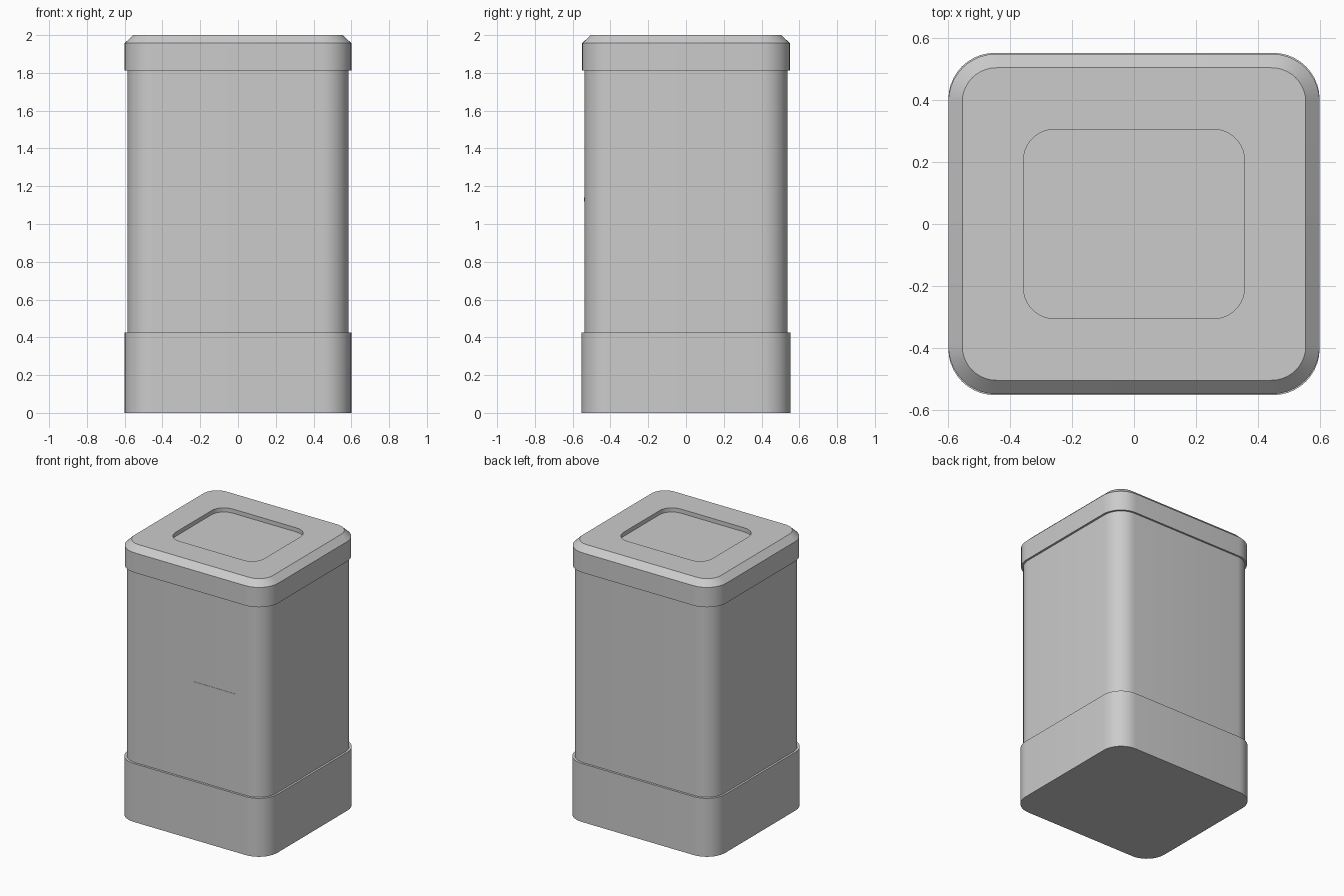
import bpy, bmesh, math

if "Cube" in bpy.data.objects:
    bpy.data.objects.remove(bpy.data.objects["Cube"])


def ring(bm, hx, hy, r, z, seg=10):
    # rounded rectangle outline at height z
    verts = []
    for i, (sx, sy) in enumerate(((1, 1), (-1, 1), (-1, -1), (1, -1))):
        for k in range(seg + 1):
            a = math.pi / 2 * (i + k / seg)
            verts.append(bm.verts.new((sx * (hx - r) + r * math.cos(a),
                                       sy * (hy - r) + r * math.sin(a), z)))
    return verts


def loft(name, sections):
    # skin a stack of rounded rectangles and cap both ends
    bm = bmesh.new()
    rings = [ring(bm, *s) for s in sections]
    n = len(rings[0])
    for a, b in zip(rings, rings[1:]):
        for i in range(n):
            j = (i + 1) % n
            bm.faces.new((a[i], a[j], b[j], b[i]))
    bm.faces.new(rings[0][::-1])
    bm.faces.new(rings[-1])
    me = bpy.data.meshes.new(name)
    bm.to_mesh(me)
    bm.free()
    ob = bpy.data.objects.new(name, me)
    bpy.context.collection.objects.link(ob)
    bpy.ops.object.select_all(action='DESELECT')
    ob.select_set(True)
    bpy.context.view_layer.objects.active = ob
    bpy.ops.object.shade_smooth_by_angle(angle=math.radians(30))
    return ob


# base sleeve and narrower body
loft("base", [(0.60, 0.553, 0.15, 0), (0.60, 0.553, 0.15, 0.425)])
loft("body", [(0.585, 0.537, 0.14, 0.40), (0.585, 0.537, 0.14, 1.83)])

# lid with chamfered rim and recessed panel
loft("lid", [
    (0.60, 0.55, 0.155, 1.813),
    (0.60, 0.55, 0.155, 1.957),
    (0.555, 0.505, 0.11, 2.0),
    (0.357, 0.306, 0.10, 2.0),
    (0.357, 0.306, 0.10, 1.97),
])

# thin label strip on the front
bpy.ops.mesh.primitive_cube_add(size=1, location=(0.188, -0.537, 1.13))
strip = bpy.context.object
strip.name = "front_label_strip"
strip.scale = (0.345, 0.004, 0.022)
